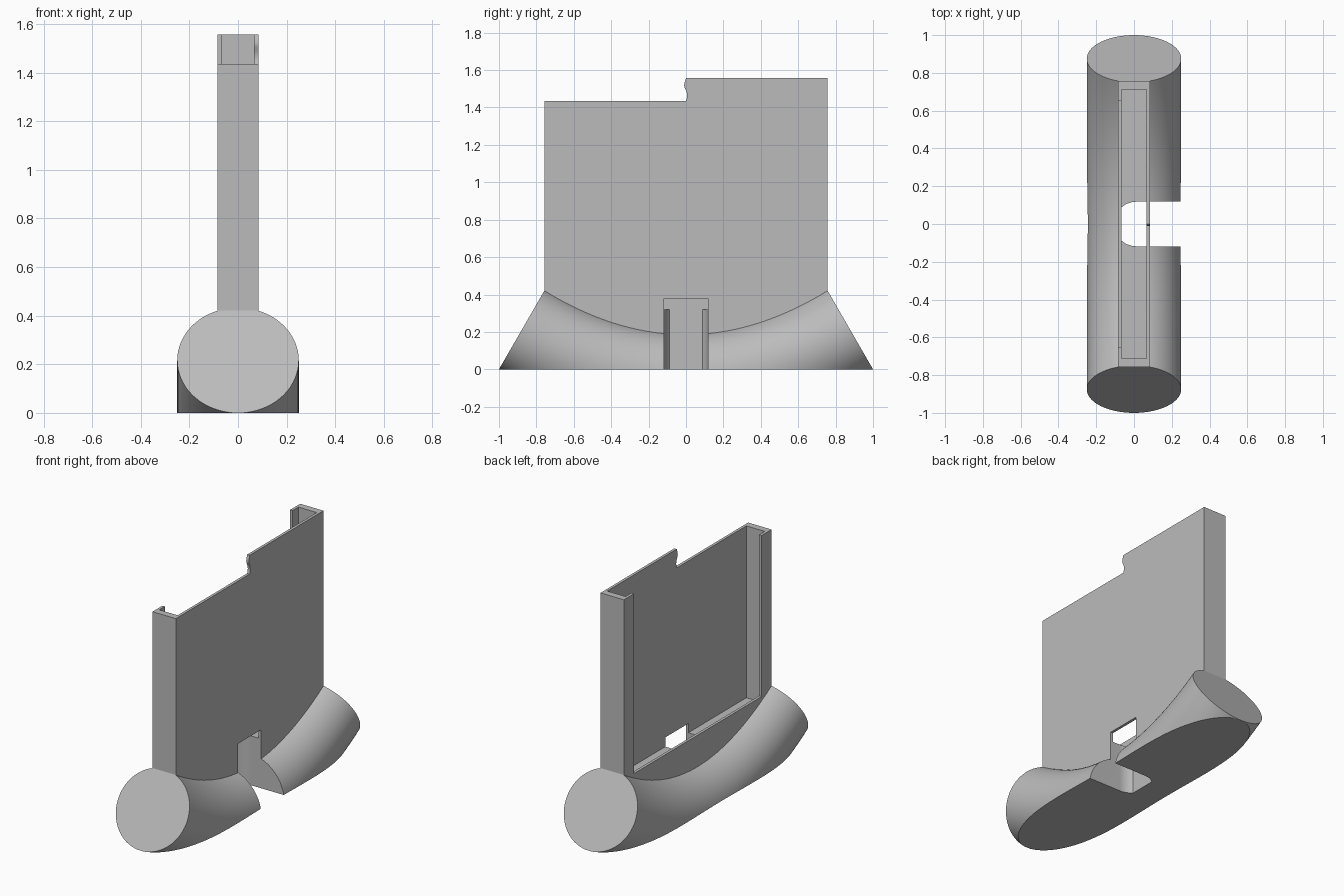
import bpy, bmesh
from math import sin, cos, pi, radians
from mathutils import Vector

cube = bpy.data.objects.get("Cube")
if cube:
    bpy.data.objects.remove(cube, do_unlink=True)

PANEL_X, PANEL_Y = 0.084, 0.757      # half thickness and half width of the holder
POCKET_X, POCKET_Y = 0.066, 0.713    # half size of the slot inside it
LOW_TOP, HIGH_TOP = 1.435, 1.557

grey = bpy.data.materials.new("plain grey")
grey.use_nodes = True
grey.diffuse_color = (0.5, 0.5, 0.5, 1)
grey.node_tree.nodes["Principled BSDF"].inputs["Base Color"].default_value = (0.5, 0.5, 0.5, 1)


def make_object(name, bm):
    bmesh.ops.recalc_face_normals(bm, faces=bm.faces)
    mesh = bpy.data.meshes.new(name)
    bm.to_mesh(mesh)
    bm.free()
    mesh.materials.append(grey)
    obj = bpy.data.objects.new(name, mesh)
    bpy.context.collection.objects.link(obj)
    return obj


def prism(name, outline, shift):
    """Closed outline of 3D points pushed along a vector."""
    bm = bmesh.new()
    face = bm.faces.new([bm.verts.new(p) for p in outline])
    new = bmesh.ops.extrude_face_region(bm, geom=[face])["geom"]
    bmesh.ops.translate(bm, vec=shift, verts=[g for g in new if isinstance(g, bmesh.types.BMVert)])
    # extrusion keeps the first face as the other cap
    return make_object(name, bm)


def box(name, x0, x1, y0, y1, z0, z1):
    return prism(name, [(x0, y0, z0), (x1, y0, z0), (x1, y1, z0), (x0, y1, z0)], (0, 0, z1 - z0))


def combine(target, other, operation):
    mod = target.modifiers.new("join", "BOOLEAN")
    mod.operation, mod.solver, mod.object = operation, "EXACT", other
    bpy.context.view_layer.objects.active = target
    bpy.ops.object.modifier_apply(modifier=mod.name)
    bpy.data.objects.remove(other, do_unlink=True)


def curved_base(rings=48, sides=72, radius=0.25, end_y=0.875, low=-0.05, high=0.2165):
    """Round bar swept along a shallow upward curve, cut flat underneath."""
    bm = bmesh.new()
    loops = []
    for i in range(rings + 1):
        t = 2 * i / rings - 1
        tilt = radians(30) * t
        centre = Vector((0, end_y * t, low + (high - low) * t * t))
        across = Vector((0, -sin(tilt), cos(tilt)))
        loops.append([bm.verts.new(centre + radius * (across * cos(a) + Vector((sin(a), 0, 0))))
                      for a in (2 * pi * k / sides for k in range(sides))])
    for a, b in zip(loops, loops[1:]):
        for k in range(sides):
            n = (k + 1) % sides
            bm.faces.new((a[k], a[n], b[n], b[k]))
    bm.faces.new(loops[0])
    bm.faces.new(loops[-1])
    bmesh.ops.bisect_plane(bm, geom=bm.verts[:] + bm.edges[:] + bm.faces[:], dist=1e-5,
                           plane_co=(0, 0, 0.0005), plane_no=(0, 0, -1), clear_outer=True)
    bmesh.ops.holes_fill(bm, edges=[e for e in bm.edges if e.is_boundary], sides=0)
    return make_object("holder_on_curved_base", bm)


# Base joined with the upright holder
holder = curved_base()
combine(holder, box("upright", -PANEL_X, PANEL_X, -PANEL_Y, PANEL_Y, 0.05, HIGH_TOP), "UNION")

# Slot open at the top, and the wide opening that leaves a lip on three sides
combine(holder, box("slot", -POCKET_X, POCKET_X, -POCKET_Y, POCKET_Y, 0.32, 2), "DIFFERENCE")
combine(holder, box("opening", -0.3, 0, -0.655, 0.655, 0.39, 2), "DIFFERENCE")

# Lower front half of the top edge, with a small wave at the step
wave = [(-1, LOW_TOP), (0, LOW_TOP), (0.005, 1.45), (0.006, 1.465), (0.004, 1.48), (-0.002, 1.495),
        (-0.008, 1.508), (-0.01, 1.52), (-0.007, 1.535), (0, HIGH_TOP), (0, 2), (-1, 2)]
combine(holder, prism("step", [(-0.5, y, z) for y, z in wave], (1, 0, 0)), "DIFFERENCE")

# Cable notch with rounded inner corners, through the base and the wall
r, cx = 0.118, 0.013
arc = [(cx - r * sin(a), r * cos(a)) for a in (radians(41.5) * k / 8 for k in range(9))]
arc[-1] = (-POCKET_X, arc[-1][1])
outline = [(0.5, r)] + arc
outline += [(x, -y) for x, y in reversed(outline)]
combine(holder, prism("notch", [(x, y, -0.2) for x, y in outline], (0, 0, 0.58)), "DIFFERENCE")

# Smooth bar, crisp edges, standing on the ground
for v in holder.data.vertices:
    if v.co.z < 0.001:
        v.co.z = 0
bpy.ops.object.select_all(action="DESELECT")
holder.select_set(True)
bpy.context.view_layer.objects.active = holder
bpy.ops.object.shade_smooth_by_angle(angle=radians(25))
